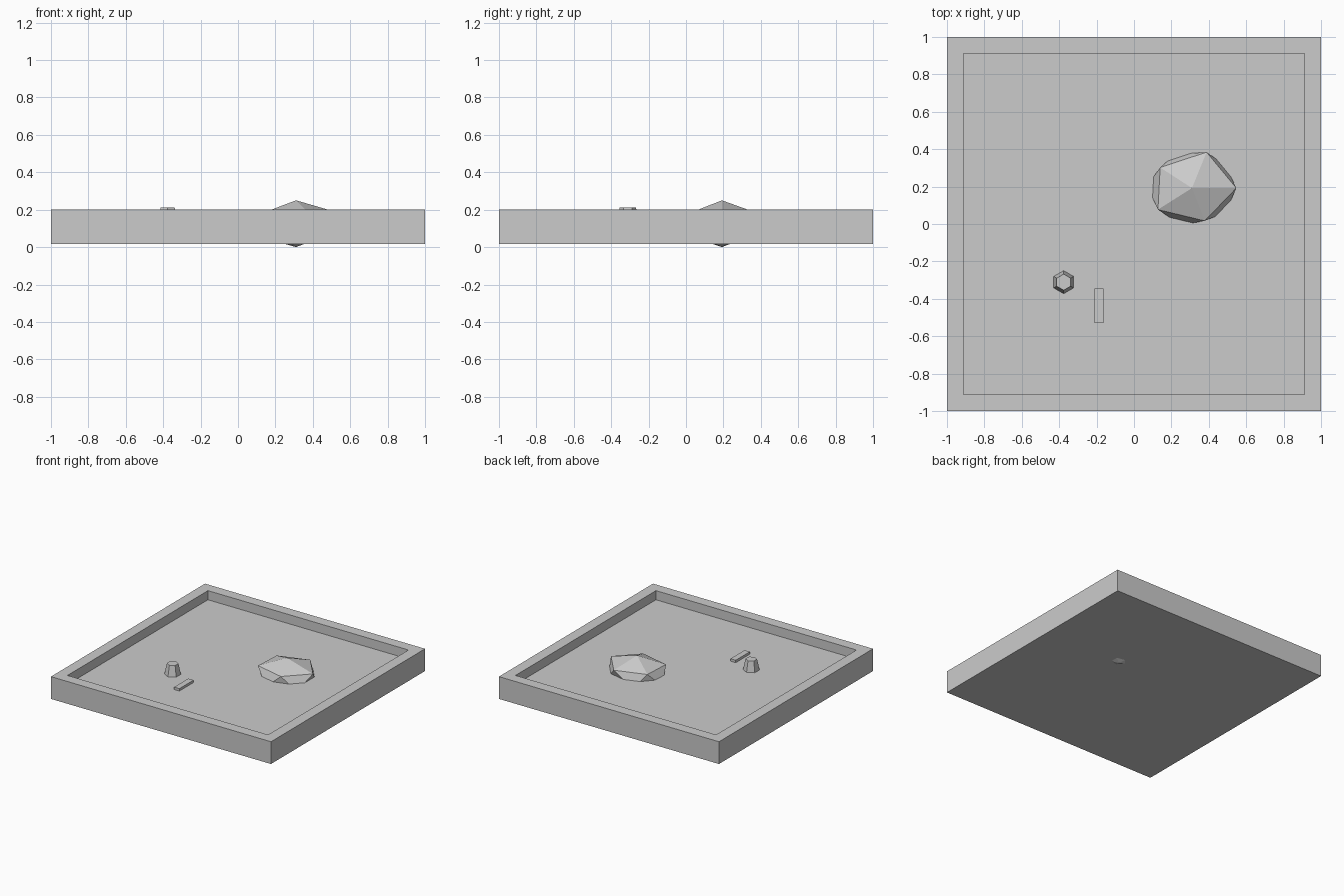
import bpy, bmesh

if "Cube" in bpy.data.objects:
    bpy.data.objects.remove(bpy.data.objects["Cube"])

grey = bpy.data.materials.new("light grey")
grey.diffuse_color = (0.6, 0.6, 0.6, 1)
grey.use_nodes = True
grey.node_tree.nodes["Principled BSDF"].inputs["Base Color"].default_value = grey.diffuse_color
FLOOR = 0.125


def finish(name, bm):
    """Turn a bmesh into a flat-shaded object."""
    bmesh.ops.recalc_face_normals(bm, faces=bm.faces)
    mesh = bpy.data.meshes.new(name)
    bm.to_mesh(mesh)
    bm.free()
    mesh.materials.append(grey)
    obj = bpy.data.objects.new(name, mesh)
    bpy.context.collection.objects.link(obj)
    return obj


def box(bm, lo, hi):
    verts = bmesh.ops.create_cube(bm, size=1)["verts"]
    for v in verts:
        for i in range(3):
            v.co[i] = lo[i] if v.co[i] < 0 else hi[i]


# Square tray: block with its top inset and sunk to the floor
bm = bmesh.new()
box(bm, (-1, -1, 0.017), (1, 1, 0.2))
bm.normal_update()
top = max(bm.faces, key=lambda f: f.calc_center_median().z)
bmesh.ops.inset_region(bm, faces=[top], thickness=0.125)
inner = bmesh.ops.extrude_face_region(bm, geom=[top])["geom"]
for v in [g for g in inner if isinstance(g, bmesh.types.BMVert)]:
    v.co.z = FLOOR
if top.is_valid:
    bmesh.ops.delete(bm, geom=[top], context="FACES_ONLY")
finish("tray", bm)

# Flattened, irregular twenty-sided rock, half sunk in the floor
cx, cy = 0.31, 0.192
upper = [(0.237, 0), (0.078, 0.192), (-0.17, 0.11), (-0.182, -0.115), (0.068, -0.175)]
lower = [(0.18, 0.12), (-0.09, 0.18), (-0.24, 0.012), (-0.058, -0.198), (0.18, -0.13)]
bm = bmesh.new()
tip = bm.verts.new((cx, cy, 0.25))
base = bm.verts.new((cx, cy, 0))
up = [bm.verts.new((cx + x, cy + y, 0.181)) for x, y in upper]
low = [bm.verts.new((cx + x, cy + y, 0.069)) for x, y in lower]
for i in range(5):
    j = (i + 1) % 5
    bm.faces.new((tip, up[i], up[j]))
    bm.faces.new((up[i], low[i], up[j]))
    bm.faces.new((up[j], low[i], low[j]))
    bm.faces.new((base, low[j], low[i]))
finish("rock", bm)

# Six-sided tapered stump
bm = bmesh.new()
bmesh.ops.create_cone(bm, cap_ends=True, segments=6, radius1=0.0615,
                      radius2=0.043, depth=0.088)
for v in bm.verts:
    v.co.x, v.co.y = v.co.x, v.co.y
finish("stump", bm).location = (-0.376, -0.311, FLOOR + 0.044)

# Small plank lying on the floor
bm = bmesh.new()
box(bm, (-0.211, -0.528, FLOOR - 0.002), (-0.163, -0.344, 0.145))
finish("plank", bm)
